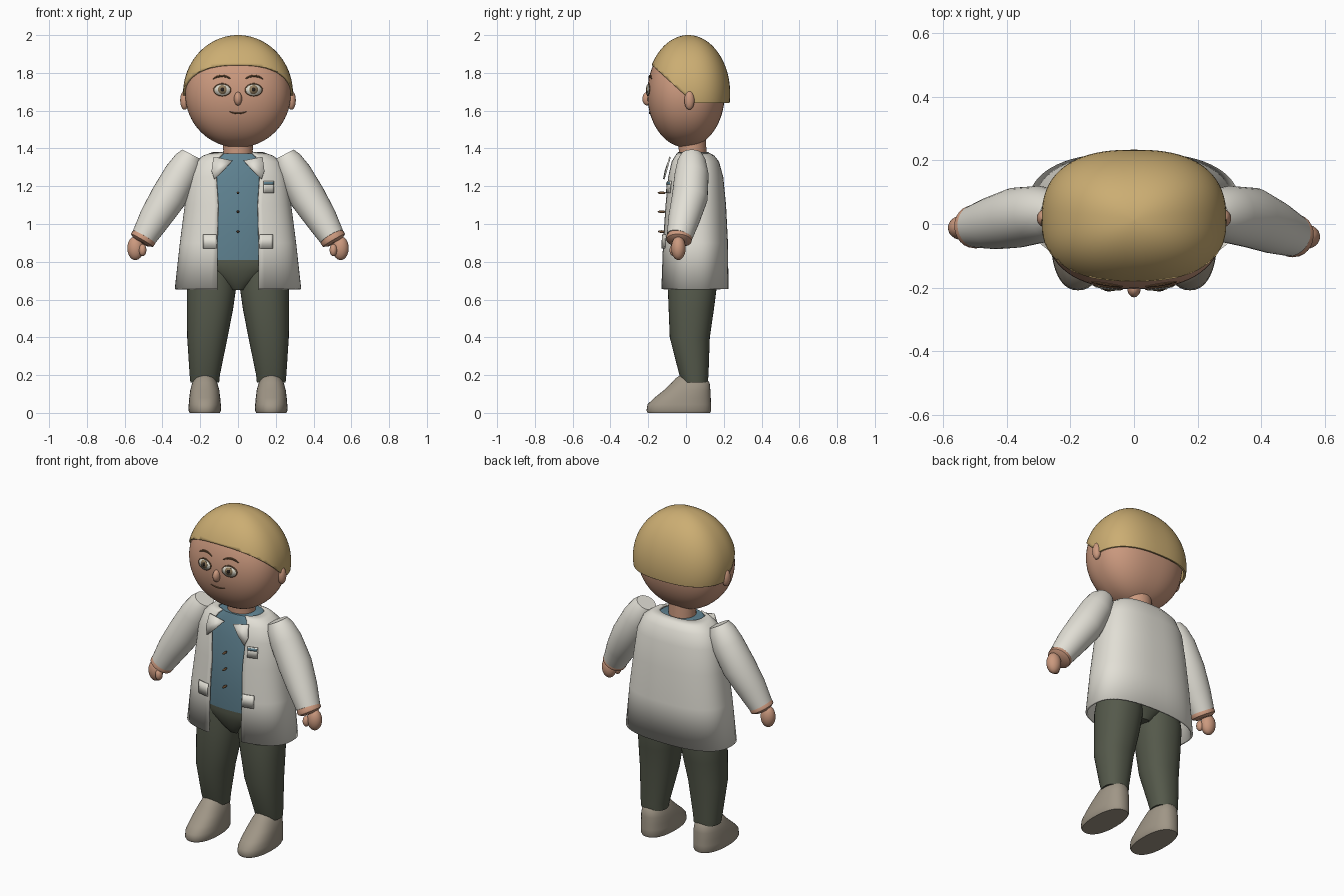
import bpy, bmesh, math
from mathutils import Vector

if "Cube" in bpy.data.objects:
    bpy.data.objects.remove(bpy.data.objects["Cube"])


def material(name, r, g, b):
    m = bpy.data.materials.new(name)
    m.diffuse_color = (r, g, b, 1)
    m.use_nodes = True
    m.node_tree.nodes["Principled BSDF"].inputs["Base Color"].default_value = m.diffuse_color
    return m


SKIN = material("skin", .60, .32, .21)
HAIR = material("blond_hair", .60, .42, .17)
COAT = material("coat_white", .76, .74, .67)
SHIRT = material("shirt_blue", .115, .225, .285)
TROUSER = material("trouser_green", .09, .10, .07)
SHOE = material("shoe_taupe", .35, .305, .24)
WHITE = material("eye_white", .75, .72, .62)
IRIS = material("iris_brown", .28, .20, .11)
DARK = material("dark", .02, .015, .012)
BROWN = material("brow_brown", .16, .085, .04)


def finish(name, bm, mat, thick=0, offset=-1, angle=40):
    bmesh.ops.recalc_face_normals(bm, faces=bm.faces[:])
    me = bpy.data.meshes.new(name)
    bm.to_mesh(me)
    bm.free()
    ob = bpy.data.objects.new(name, me)
    bpy.context.collection.objects.link(ob)
    me.materials.append(mat)
    bpy.ops.object.select_all(action='DESELECT')
    ob.select_set(True)
    bpy.context.view_layer.objects.active = ob
    bpy.ops.object.shade_smooth_by_angle(angle=math.radians(angle))
    if thick:
        mod = ob.modifiers.new("thickness", 'SOLIDIFY')
        mod.thickness, mod.offset = thick, offset
    return ob


def skin_rings(rings, closed=True, caps=True):
    """Bridge equal-length point rings into a surface."""
    bm = bmesh.new()
    vr = [[bm.verts.new(p) for p in r] for r in rings]
    n = len(vr[0])
    for a, b in zip(vr, vr[1:]):
        for i in range(n if closed else n - 1):
            j = (i + 1) % n
            bm.faces.new((a[i], a[j], b[j], b[i]))
    if caps:
        bm.faces.new(vr[0])
        bm.faces.new(vr[-1])
    return bm


def oval(cx, cy, z, rx, ry, n=2.0, gap=0, seg=40):
    """Superellipse ring at height z, optionally open at the front by a half gap."""
    t0 = math.asin((gap / rx) ** (n / 2)) if gap else 0
    pts = []
    for i in range(seg + 1 if gap else seg):
        t = t0 + (2 * math.pi - 2 * t0) * i / seg
        s, c = math.sin(t), -math.cos(t)
        pts.append((cx + rx * math.copysign(abs(s) ** (2 / n), s),
                    cy + ry * math.copysign(abs(c) ** (2 / n), c), z))
    return pts


def loft(name, rows, mat, n=2.0, side=1):
    """rows: (z, centre x, centre y, radius x, radius y)"""
    return finish(name, skin_rings([oval(side * cx, cy, z, rx, ry, n)
                                    for z, cx, cy, rx, ry in rows]), mat)


def tube(name, pts, radii, mat, seg=24):
    pts = [Vector(p) for p in pts]
    rings = []
    for i, (p, r) in enumerate(zip(pts, radii)):
        t = (pts[min(i + 1, len(pts) - 1)] - pts[max(i - 1, 0)]).normalized()
        u = t.cross(Vector((0, 1, 0))).normalized()
        v = t.cross(u)
        rings.append([p + r * (math.cos(a) * u + math.sin(a) * v)
                      for a in (2 * math.pi * k / seg for k in range(seg))])
    return finish(name, skin_rings(rings), mat)


def ball(name, c, r, mat, n=2.0, steps=20, seg=24, cut=()):
    """Ellipsoid with superellipse cross-section, trimmed by optional planes."""
    rings = []
    for i in range(steps + 1):
        a = math.pi * (i / steps - .5)
        k = max(math.cos(a), .005)
        rings.append(oval(c[0], c[1], c[2] + r[2] * math.sin(a), r[0] * k, r[1] * k, n, seg=seg))
    bm = skin_rings(rings)
    for co, no in cut:
        bmesh.ops.bisect_plane(bm, geom=bm.verts[:] + bm.edges[:] + bm.faces[:],
                               plane_co=co, plane_no=no, clear_inner=True)
    return finish(name, bm, mat, .012 if cut else 0)


# Head, hair cap trimmed along a sloping hairline, neck
HC, HR, HN = (0, 0, 1.69), (.28, .205, .285), 2.4
ball("head", HC, HR, SKIN, HN, 32, 64)
ball("hair_cap", (0, .012, 1.69), (.291, .222, .31), HAIR, 2.5, 40, 72,
     [((0, 0, 1.64), (0, 0, 1)), ((0, -.19, 1.85), (0, .91, 1))])
loft("neck", [(1.33, 0, .035, .08, .075), (1.39, 0, .035, .078, .073),
              (1.46, 0, .03, .08, .075)], SKIN)


def face_y(x, z):
    k = math.sqrt(1 - ((z - HC[2]) / HR[2]) ** 2)
    return -HR[1] * k * (1 - abs(x / (HR[0] * k)) ** HN) ** (1 / HN)


def face_disc(name, x, z, rx, rz, lift, mat):
    bm = bmesh.new()
    mid = bm.verts.new((x, face_y(x, z) - lift, z))
    rim = []
    for k in range(28):
        px, pz = x + rx * math.cos(k * math.pi / 14), z + rz * math.sin(k * math.pi / 14)
        rim.append(bm.verts.new((px, face_y(px, pz) - lift, pz)))
    for k in range(28):
        bm.faces.new((mid, rim[k], rim[(k + 1) % 28]))
    finish(name, bm, mat, .002, 0)


def face_line(name, x0, x1, z, rise, r, mat):
    pts = []
    for k in range(11):
        u = k / 10
        x, h = x0 + (x1 - x0) * u, z + rise * 4 * u * (1 - u)
        pts.append((x, face_y(x, h) - .001, h))
    tube(name, pts, [r * (.4 + .6 * math.sin(math.pi * k / 10)) for k in range(11)], mat, 8)


# Facial features
ball("nose", (0, -.203, 1.663), (.021, .028, .036), SKIN)
face_line("mouth", -.047, .047, 1.595, -.009, .004, BROWN)
for s, side in ((-1, "left"), (1, "right")):
    ball(side + "_ear", (s * .283, .018, 1.655), (.023, .027, .05), SKIN)
    face_disc(side + "_eye_rim", s * .083, 1.71, .047, .034, .002, BROWN)
    face_disc(side + "_eye_white", s * .083, 1.71, .042, .029, .005, WHITE)
    face_disc(side + "_iris", s * .083, 1.712, .023, .024, .008, IRIS)
    face_disc(side + "_pupil", s * .083, 1.712, .010, .011, .011, DARK)
    face_line(side + "_eyelash", s * .036, s * .13, 1.715, .027, .004, BROWN)
    face_line(side + "_eyebrow", s * .038, s * .132, 1.768, .016, .006, BROWN)

# Shirt and hips
loft("shirt", [(.81, 0, .045, .25, .15), (.95, 0, .045, .25, .158), (1.1, 0, .045, .245, .148),
               (1.24, 0, .045, .23, .13), (1.32, 0, .043, .19, .11), (1.36, 0, .04, .14, .095),
               (1.374, 0, .038, .12, .088)], SHIRT, 2.4)
loft("trouser_hips", [(.65, 0, .03, .045, .08), (.69, 0, .03, .10, .11), (.75, 0, .035, .20, .135),
                      (.79, 0, .038, .24, .145), (.86, 0, .04, .24, .14)], TROUSER, 2.3)
for z in (.96, 1.065, 1.165):
    ball("shirt_button", (0, -.128, z), (.007, .022, .007), BROWN, steps=8, seg=12)

# Coat: open-fronted shell. Rows: z, front y, back y, half width, half opening
CN = 2.5
COAT_ROWS = [(.655, -.135, .225, .335, .11), (.9, -.127, .222, .308, .11),
             (1.1, -.114, .212, .282, .105), (1.25, -.102, .197, .262, .115),
             (1.33, -.085, .175, .228, .11), (1.362, -.065, .15, .185, .095),
             (1.38, -.05, .118, .135, .075)]
rings = [oval(0, (f + b) / 2, z, w, (b - f) / 2, CN, g, 64) for z, f, b, w, g in COAT_ROWS]
finish("coat_body", skin_rings(rings, False, False), COAT, .012)


def coat_y(x, z):
    for p, q in zip(COAT_ROWS, COAT_ROWS[1:]):
        if p[0] <= z <= q[0]:
            u = (z - p[0]) / (q[0] - p[0])
            f, b, w = (p[i] + (q[i] - p[i]) * u for i in (1, 2, 3))
            return (f + b) / 2 - (b - f) / 2 * (1 - abs(x / w) ** CN) ** (1 / CN)


def coat_plate(name, x0, x1, z0, z1, lift, mat):
    rows = [[(x0 + (x1 - x0) * i / 6, coat_y(x0 + (x1 - x0) * i / 6, z) - lift, z)
             for i in range(7)] for z in (z0, z1)]
    finish(name, skin_rings(rows, False, False), mat, .006, 0)


coat_plate("chest_pocket", .135, .19, 1.165, 1.228, .006, COAT)
coat_plate("chest_pocket_opening", .137, .188, 1.208, 1.222, .009, SHIRT)
for s, side in ((-1, "left"), (1, "right")):
    coat_plate(side + "_pocket_flap", s * .115, s * .185, .87, .945, .006, COAT)
    # Pointed lapel
    bm = bmesh.new()
    bm.faces.new([bm.verts.new((s * x, y, z)) for x, y, z in
                  ((.13, -.085, 1.355), (.03, -.09, 1.335), (.075, -.108, 1.285),
                   (.125, -.118, 1.237), (.14, -.105, 1.28))])
    finish(side + "_lapel", bm, COAT, .008, 0)

    # Sleeve, wrist and hand; the left arm sits slightly further back
    d = .028 if s < 0 else 0
    tube(side + "_sleeve", [(s * .245, .03, 1.368), (s * .262, .03, 1.335), (s * .30, .03, 1.265),
                            (s * .37, .02, 1.14), (s * .44, -.01 + d / 2, 1.03),
                            (s * .497, -.035 + d, .932)],
         [.056, .075, .090, .095, .084, .068], COAT, 32)
    tube(side + "_wrist", [(s * .49, -.035 + d, .945), (s * .500, -.036 + d, .926),
                           (s * .508, -.037 + d, .913), (s * .514, -.038 + d, .902)],
         [.06, .069, .067, .045], SKIN)
    ball(side + "_hand", (s * .543, -.04 + d, .872), (.043, .038, .063), SKIN)
    ball(side + "_thumb", (s * .505, -.065 + d, .862), (.02, .022, .032), SKIN)

    # Trouser leg and shoe
    loft(side + "_trouser_leg", [(.16, .176, .047, .076, .068), (.2, .176, .042, .080, .077),
                                 (.4, .162, .02, .107, .106), (.55, .148, .028, .122, .120),
                                 (.66, .14, .033, .13, .129), (.78, .13, .035, .12, .12)],
         TROUSER, 2.2, s)
    loft(side + "_shoe", [(0, .176, -.038, .080, .165), (.012, .176, -.038, .086, .171),
                          (.045, .176, -.036, .085, .168), (.08, .176, -.018, .082, .149),
                          (.12, .176, .006, .077, .123), (.16, .176, .025, .066, .100),
                          (.185, .176, .025, .052, .078), (.2, .176, .015, .03, .045)],
         SHOE, 2.3, s)
